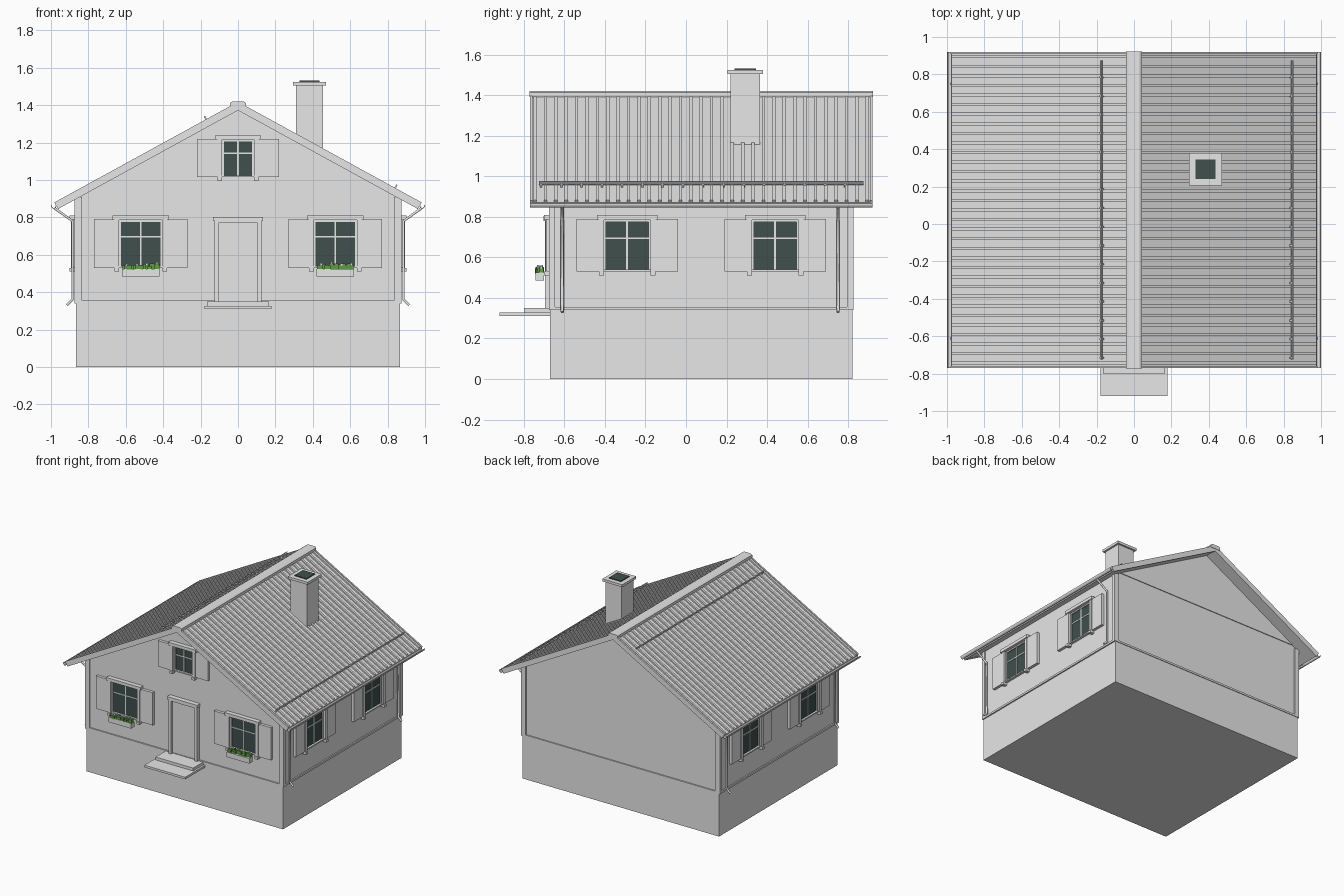
import bpy, bmesh, math, random
from mathutils import Matrix

random.seed(4)
if "Cube" in bpy.data.objects:
    bpy.data.objects.remove(bpy.data.objects["Cube"], do_unlink=True)


def material(name, r, g, b):
    m = bpy.data.materials.new(name)
    m.use_nodes = True
    m.diffuse_color = (r, g, b, 1)
    m.node_tree.nodes["Principled BSDF"].inputs["Base Color"].default_value = (r, g, b, 1)
    return m


GREY = material("plain grey", 0.8, 0.8, 0.8)
GLASS = material("dark glass", 0.05, 0.08, 0.075)
LEAF = material("leaf green", 0.12, 0.33, 0.06)

FRONT, BACK, SIDE = -0.665, 0.815, 0.865   # wall planes
PITCH = 0.548                              # roof rise per unit
EAVE = 0.975
ROOF_FRONT, ROOF_BACK = -0.77, 0.92


def finish(name, bm, mat, matrix=Matrix()):
    bmesh.ops.recalc_face_normals(bm, faces=bm.faces)
    mesh = bpy.data.meshes.new(name)
    bm.to_mesh(mesh)
    bm.free()
    mesh.materials.append(mat)
    ob = bpy.data.objects.new(name, mesh)
    ob.matrix_world = matrix
    bpy.context.collection.objects.link(ob)
    return ob


def boxes(name, items, mat=GREY, matrix=Matrix()):
    """Each item is x0, x1, y0, y1, z0, z1."""
    bm = bmesh.new()
    for x0, x1, y0, y1, z0, z1 in items:
        m = Matrix.Translation(((x0 + x1) / 2, (y0 + y1) / 2, (z0 + z1) / 2))
        bmesh.ops.create_cube(bm, size=1, matrix=m @ Matrix.Diagonal((x1 - x0, y1 - y0, z1 - z0, 1)))
    return finish(name, bm, mat, matrix)


def prisms(name, profile, spans, mat=GREY):
    """Extrude an x-z outline along each y span."""
    bm = bmesh.new()
    for y0, y1 in spans:
        face = bm.faces.new([bm.verts.new((x, y0, z)) for x, z in profile])
        ext = bmesh.ops.extrude_face_region(bm, geom=[face])["geom"]
        verts = [v for v in ext if isinstance(v, bmesh.types.BMVert)]
        bmesh.ops.translate(bm, verts=verts, vec=(0, y1 - y0, 0))
    return finish(name, bm, mat)


def chevron(top, bottom, half):
    """Outline of both roof slopes, with eaves cut square to the slope."""
    inner = half - (top - bottom) * 0.45
    return [(0, top), (half, top - PITCH * half), (inner, bottom - PITCH * inner),
            (0, bottom), (-inner, bottom - PITCH * inner), (-half, top - PITCH * half)]


# Foundation and gabled wall body
boxes("foundation", [(-0.865, 0.865, -0.67, 0.82, 0, 0.34)])
wall_top = 1.385 - PITCH * SIDE
prisms("walls", [(-SIDE, 0.335), (SIDE, 0.335), (SIDE, wall_top), (0, 1.385), (-SIDE, wall_top)],
       [(FRONT, BACK)])

# Slightly proud gable cladding at both ends
g = (1.385 - 0.93) / PITCH
prisms("gable_cladding", [(-g, 0.93), (g, 0.93), (0, 1.385)],
       [(FRONT - 0.006, FRONT + 0.01), (BACK - 0.01, BACK + 0.006)])

# Corner boards and sill boards
trim = []
for s in (-1, 1):
    xa, xb = sorted((s * 0.835, s * 0.875))
    trim += [(xa, xb, -0.675, -0.645, 0.34, 0.91), (xa, xb, 0.795, 0.825, 0.34, 0.91)]
    xa, xb = sorted((s * 0.85, s * 0.875))
    trim.append((xa, xb, -0.67, 0.82, 0.34, 0.355))
trim += [(-0.87, 0.87, -0.675, -0.65, 0.34, 0.355), (-0.87, 0.87, 0.80, 0.825, 0.34, 0.355)]
boxes("corner_and_sill_boards", trim)

# Roof slab, raised ribs, barge boards and ridge cap
prisms("roof_slab", chevron(1.405, 1.378, EAVE), [(ROOF_FRONT, ROOF_BACK)])
step = (ROOF_BACK - ROOF_FRONT) / 33
prisms("roof_ribs", chevron(1.417, 1.40, EAVE),
       [(ROOF_FRONT + step * (i + 0.5) - 0.008, ROOF_FRONT + step * (i + 0.5) + 0.008) for i in range(33)])
prisms("barge_boards", chevron(1.418, 1.372, 0.982),
       [(ROOF_FRONT, ROOF_FRONT + 0.012), (ROOF_BACK - 0.012, ROOF_BACK)])
prisms("ridge_cap", [(-0.042, 1.39), (0.042, 1.39), (0.042, 1.412), (0.03, 1.42), (-0.03, 1.42), (-0.042, 1.412)],
       [(ROOF_FRONT - 0.003, ROOF_BACK + 0.003)])

# Snow guards: two rails on short posts, standing square to the slope
for name, x in (("snow_guard_left", 0.835), ("snow_guard_right", -0.165)):
    angle = math.atan(PITCH) * (1 if x > 0 else -1)
    m = Matrix.Translation((x, 0, 1.405 - PITCH * abs(x))) @ Matrix.Rotation(angle, 4, 'Y')
    parts = [(-0.003, 0.003, -0.725, 0.875, z, z + 0.006) for z in (0.013, 0.025)]
    parts += [(-0.004, 0.004, -0.72 + i * 0.1, -0.71 + i * 0.1, -0.005, 0.031) for i in range(16)]
    boxes(name, parts, GREY, m)

# Half-round gutters and downpipes
arc = [math.pi + math.pi * i / 8 for i in range(9)]
for side, s in (("left", 1), ("right", -1)):
    ring = [(s * 0.985 + 0.015 * math.cos(a), 0.866 + 0.02 * math.sin(a)) for a in arc]
    ring += [(s * 0.985 + 0.011 * math.cos(a), 0.866 + 0.016 * math.sin(a)) for a in reversed(arc)]
    prisms("gutter_" + side, ring, [(ROOF_FRONT, ROOF_BACK)])
    for end, y in (("front", -0.61), ("back", 0.75)):
        curve = bpy.data.curves.new("downpipe", 'CURVE')
        curve.dimensions = '3D'
        curve.bevel_depth = 0.008
        curve.bevel_resolution = 1
        curve.use_fill_caps = True
        path = [(0.982, 0.85), (0.885, 0.78), (0.885, 0.36), (0.915, 0.33)]
        spline = curve.splines.new('POLY')
        spline.points.add(len(path) - 1)
        for p, (x, z) in zip(spline.points, path):
            p.co = (s * x, y, z, 1)
        curve.materials.append(GREY)
        bpy.context.collection.objects.link(
            bpy.data.objects.new("downpipe_" + side + "_" + end, curve))


def window(name, loc, turn, w, z0, z1):
    """Window facing local -y; w is half the glazed width."""
    m = Matrix.Translation((loc[0], loc[1], 0)) @ Matrix.Rotation(turn, 4, 'Z')
    boxes(name + "_glass", [(-w, w, -0.004, 0.002, z0, z1)], GLASS, m)
    bar = z0 + 0.66 * (z1 - z0)
    frame = [(-0.005, 0.005, -0.008, 0, z0, z1), (-w, w, -0.008, 0, bar - 0.004, bar + 0.004),
             (-w - 0.01, w + 0.01, -0.012, 0, z1, z1 + 0.01),
             (-w - 0.01, w + 0.01, -0.02, 0, z0 - 0.01, z0),
             (-w - 0.045, w + 0.045, -0.035, 0, z1 + 0.01, z1 + 0.035)]
    shutters = []
    for s in (-1, 1):
        a, b, c, d = (s * (w + k) for k in (0, 0.01, 0.035, 0.145))
        frame += [(min(a, b), max(a, b), -0.012, 0, z0, z1),
                  (min(b, c), max(b, c), -0.028, 0, z0 - 0.01, z1 + 0.01),
                  (min(b, c), max(b, c), -0.035, 0, z0 - 0.03, z0 - 0.01)]
        shutters.append((min(c, d), max(c, d), -0.022, 0, z0 - 0.01, z1 + 0.015))
    boxes(name + "_frame", frame, GREY, m)
    boxes(name + "_shutters", shutters, GREY, m)


def flower_box(name, x):
    m = Matrix.Translation((x, FRONT, 0))
    boxes(name, [(-0.1, 0.1, -0.078, -0.036, 0.485, 0.525)], GREY, m)
    leaves, blooms = [], []
    for i in range(14):
        u, v = -0.088 + i * 0.0135, random.uniform(-0.07, -0.045)
        r, top = random.uniform(0.008, 0.013), random.uniform(0.54, 0.555)
        leaves.append((u - r, u + r, v - r, v + r, 0.52, top))
        if i % 4 == 1:
            blooms.append((u - 0.006, u + 0.006, v - 0.006, v + 0.006, top, top + 0.01))
    boxes(name + "_leaves", leaves, LEAF, m)
    boxes(name + "_blooms", blooms, GREY, m)


# Windows on the front, attic and both sides
for side, s in (("left", 1), ("right", -1)):
    window("front_window_" + side, (s * 0.52, FRONT), 0, 0.105, 0.54, 0.775)
    flower_box("flower_box_" + side, s * 0.52)
    for end, y in (("front", -0.29), ("back", 0.44)):
        window("side_window_" + side + "_" + end, (s * SIDE, y), s * math.pi / 2, 0.105, 0.54, 0.775)
window("attic_window", (0, FRONT - 0.006), 0, 0.075, 1.025, 1.205)

# Door with casing, lintel and steps
boxes("door", [(-0.105, 0.105, FRONT - 0.008, FRONT, 0.35, 0.775)])
boxes("door_casing", [(-0.125, -0.103, FRONT - 0.03, FRONT, 0.35, 0.78),
                      (0.103, 0.125, FRONT - 0.03, FRONT, 0.35, 0.78),
                      (-0.105, 0.105, FRONT - 0.03, FRONT, 0.77, 0.78),
                      (-0.133, 0.133, FRONT - 0.038, FRONT, 0.78, 0.803)])
boxes("door_steps", [(-0.18, 0.18, -0.92, FRONT, 0.31, 0.327),
                     (-0.165, 0.165, -0.80, FRONT, 0.327, 0.35)])

# Chimney with cap and dark flue
boxes("chimney", [(0.31, 0.455, 0.22, 0.365, 1.12, 1.51)])
boxes("chimney_cap", [(0.295, 0.47, 0.205, 0.38, 1.505, 1.525)])
boxes("chimney_flue", [(0.33, 0.435, 0.24, 0.345, 1.524, 1.532)], GLASS)
